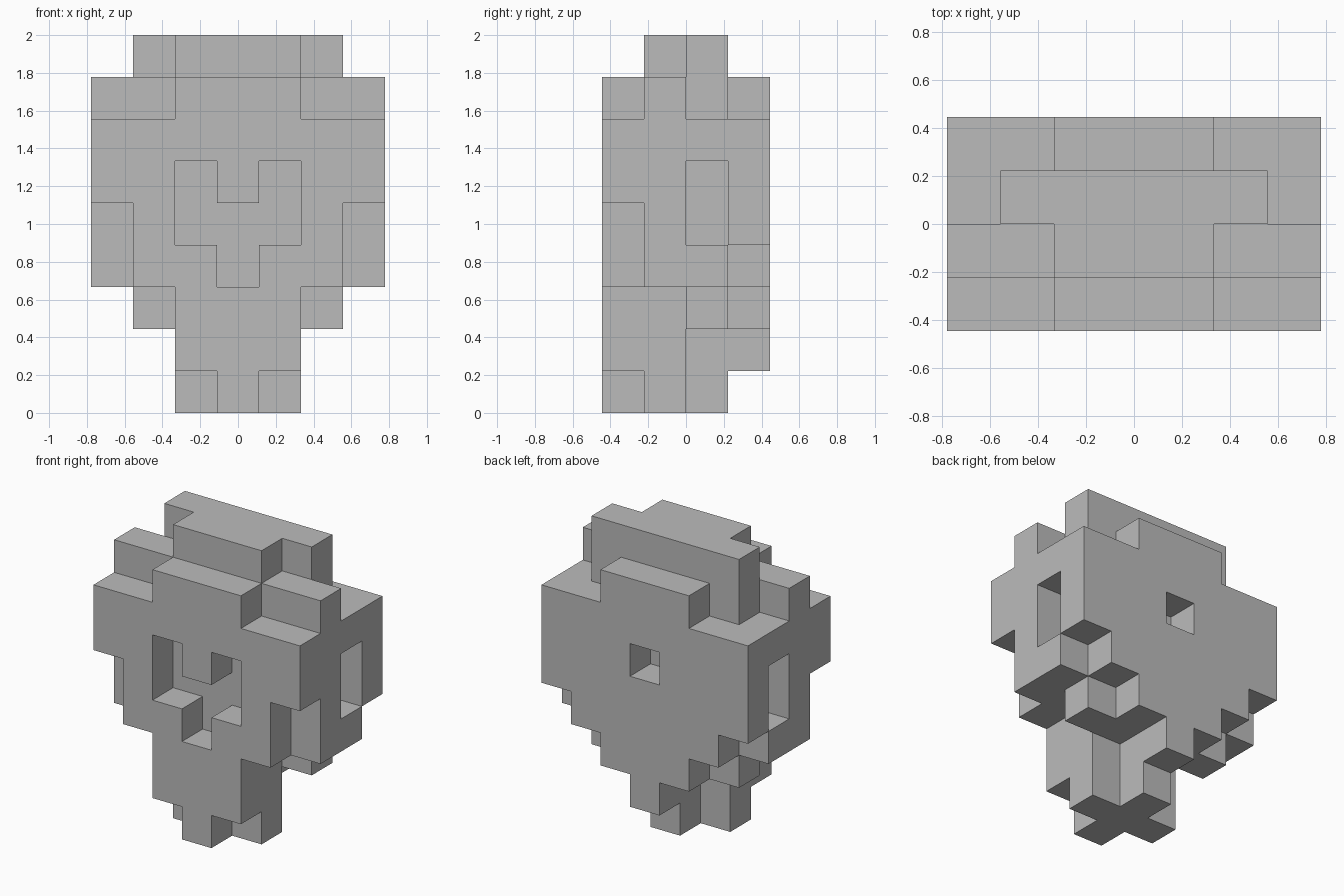
import bpy
import bmesh
from math import radians
from mathutils import Vector

cube = bpy.data.objects.get("Cube")
if cube:
    bpy.data.objects.remove(cube, do_unlink=True)

CELL = 2 / 9

# Each layer, bottom to top: half width in cells of its four rows, front to back
LAYERS = [
    (0, 1, 0, None),      # foot of the jaw
    (1, 1, 0, 0),
    (1, 1, 2, 1),
    (2, 3, 3, 2),         # cheeks
    (2, 3, 3, 3),
    (3, 3, 3, 3),
    (3, 3, 3, 3),
    (1, 3, 2, 1),         # brow
    (None, 1, 2, None),   # crown
]

cells = set()
for z, rows in enumerate(LAYERS):
    for y, half in enumerate(rows):
        if half is not None:
            cells.update((x, y, z) for x in range(-half, half + 1))

# Face recess, back recess and side slots, one cell deep
cells -= {(0, 0, 3), (0, 0, 4), (0, 3, 5)}
for side in (-1, 1):
    cells -= {(side, 0, z) for z in (4, 5)}
    cells -= {(side * 3, 2, z) for z in (4, 5)}

# Skin only the exposed sides of the cells
bm = bmesh.new()
corners = {}


def corner(p):
    key = tuple(round(c * 2) for c in p)
    if key not in corners:
        corners[key] = bm.verts.new((p.x * CELL, (p.y - 1.5) * CELL, (p.z + 0.5) * CELL))
    return corners[key]


for cell in cells:
    centre = Vector(cell)
    for axis in range(3):
        for sign in (-1, 1):
            n = Vector((0, 0, 0))
            n[axis] = sign
            if tuple(int(c) for c in centre + n) in cells:
                continue
            u = Vector((0, 0, 0))
            u[(axis + 1) % 3] = 1
            v = n.cross(u)
            bm.faces.new([corner(centre + (n + a * u + b * v) / 2)
                          for a, b in ((-1, -1), (1, -1), (1, 1), (-1, 1))])

# Join the flat areas into single faces
bmesh.ops.dissolve_limit(bm, angle_limit=radians(1), verts=bm.verts[:], edges=bm.edges[:])

mesh = bpy.data.meshes.new("block_head")
bm.to_mesh(mesh)
bm.free()

grey = bpy.data.materials.new("plain_grey")
grey.use_nodes = True
colour = (0.5, 0.5, 0.5, 1)
grey.diffuse_color = colour
grey.node_tree.nodes["Principled BSDF"].inputs["Base Color"].default_value = colour
mesh.materials.append(grey)

head = bpy.data.objects.new("block_head", mesh)
bpy.context.collection.objects.link(head)
